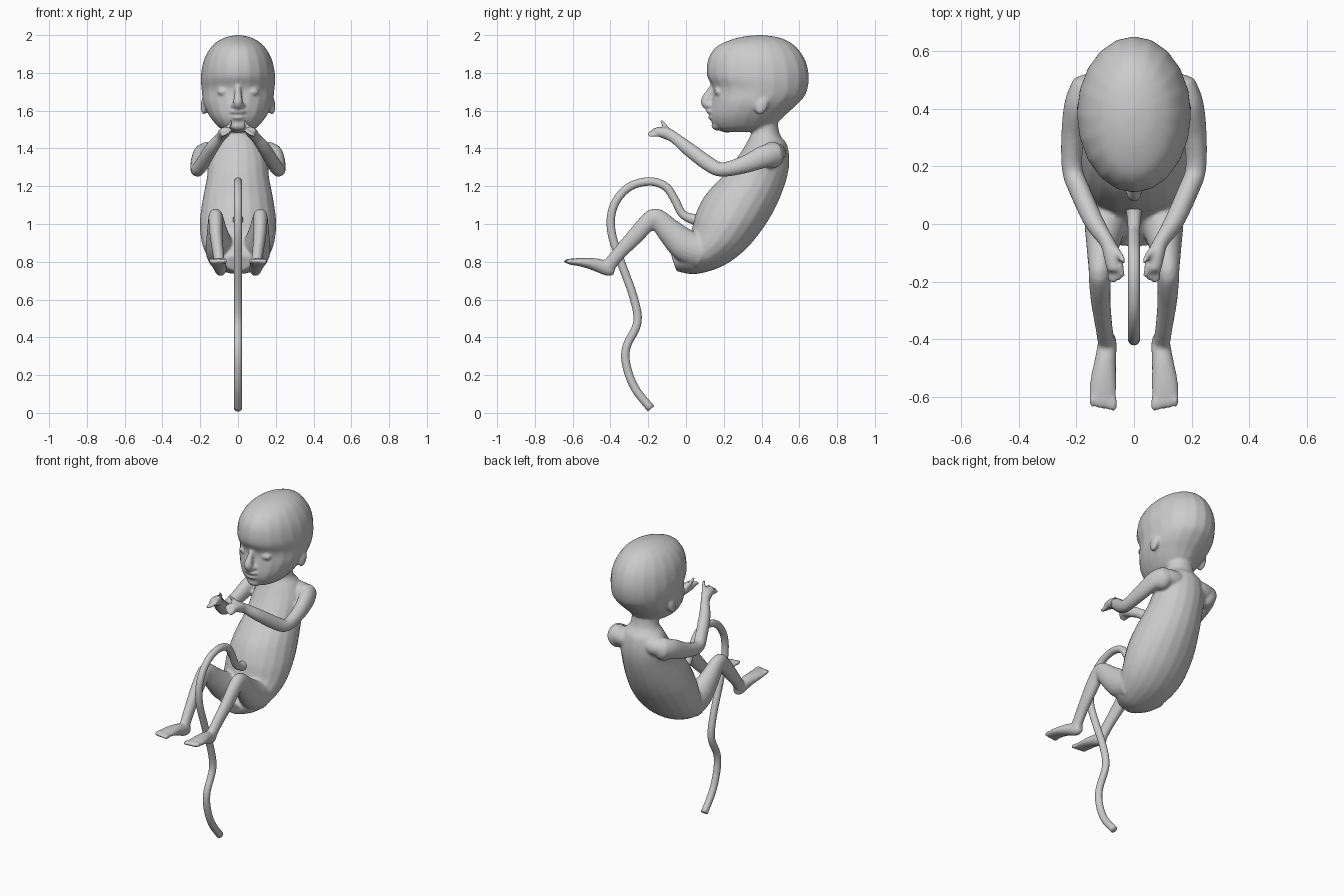
import bpy, bmesh, math
from mathutils import Vector, Matrix

SEG = 20
X = Vector((1, 0, 0))


def spline(rows, steps=5):
    """Catmull-Rom interpolation through rows of numbers."""
    out = []
    for i in range(len(rows) - 1):
        p0, p1 = rows[max(i - 1, 0)], rows[i]
        p2, p3 = rows[i + 1], rows[min(i + 2, len(rows) - 1)]
        for k in range(steps):
            t = k / steps
            out.append([0.5 * (2 * b + (c - a) * t + (2 * a - 5 * b + 4 * c - d) * t * t
                               + (3 * b - a - 3 * c + d) * t ** 3)
                        for a, b, c, d in zip(p0, p1, p2, p3)])
    out.append(list(rows[-1]))
    return out


def skin(bm, rings):
    """Loft closed ellipses given as (centre, half axis u, half axis v)."""
    loops = []
    for c, u, v in rings:
        loops.append([bm.verts.new(c + u * math.cos(a) + v * math.sin(a))
                      for a in (2 * math.pi * i / SEG for i in range(SEG))])
    for a, b in zip(loops, loops[1:]):
        for i in range(SEG):
            j = (i + 1) % SEG
            bm.faces.new((a[i], a[j], b[j], b[i]))
    bm.faces.new(loops[0])
    bm.faces.new(loops[-1])


def trunk(bm, rows):
    """Rows: front y, front z, back y, back z, half width."""
    rings = []
    for fy, fz, by, bz, w in spline(rows):
        f, b = Vector((0, fy, fz)), Vector((0, by, bz))
        rings.append(((f + b) / 2, X * w, (b - f) / 2))
    skin(bm, rings)


def limb(bm, rows, side=1, steps=5):
    """Rows: x, y, z, half width, half thickness along a path."""
    pts = spline(rows, steps)
    cs = [Vector((p[0] * side, p[1], p[2])) for p in pts]
    rings = []
    for i, p in enumerate(pts):
        t = (cs[min(i + 1, len(cs) - 1)] - cs[max(i - 1, 0)]).normalized()
        u = (X - t * X.dot(t)).normalized()
        rings.append((cs[i], u * p[3], t.cross(u) * p[4]))
    skin(bm, rings)


def ball(bm, loc, size, tilt=0):
    m = Matrix.Translation(loc) @ Matrix.Rotation(tilt, 4, 'X') @ Matrix.Diagonal((*size, 1))
    bmesh.ops.create_uvsphere(bm, u_segments=20, v_segments=12, radius=1, matrix=m)


def finish(bm, name):
    bmesh.ops.recalc_face_normals(bm, faces=bm.faces)
    for f in bm.faces:
        f.smooth = True
    me = bpy.data.meshes.new(name)
    bm.to_mesh(me)
    bm.free()
    ob = bpy.data.objects.new(name, me)
    bpy.context.collection.objects.link(ob)
    return ob


body = bmesh.new()

# head, from crown to under the chin
trunk(body, [
    (.37, 2.0, .41, 2.0, .012), (.27, 1.985, .50, 1.985, .075),
    (.17, 1.945, .575, 1.945, .135), (.12, 1.88, .63, 1.87, .178),
    (.11, 1.79, .65, 1.78, .197), (.14, 1.72, .635, 1.69, .192),
    (.135, 1.65, .585, 1.63, .184), (.128, 1.585, .53, 1.58, .158),
    (.135, 1.54, .49, 1.54, .128), (.16, 1.505, .45, 1.51, .095),
    (.20, 1.485, .40, 1.49, .05)])

# neck and curled torso
trunk(body, [
    (.32, 1.57, .48, 1.60, .085), (.345, 1.49, .495, 1.48, .085),
    (.32, 1.43, .535, 1.42, .125), (.27, 1.35, .547, 1.33, .155),
    (.20, 1.26, .53, 1.23, .165), (.10, 1.15, .48, 1.10, .188),
    (.05, 1.05, .41, .98, .202), (.03, .97, .31, .86, .195),
    (.0, .92, .19, .775, .17), (-.04, .88, .05, .735, .135),
    (-.08, .84, -.05, .75, .07)])

# nose, lips and chin
limb(body, [(0, .15, 1.73, .016, .02), (0, .125, 1.69, .018, .025),
            (0, .105, 1.645, .026, .028), (0, .125, 1.615, .02, .02)])
ball(body, (0, .133, 1.595), (.045, .026, .013))
ball(body, (0, .14, 1.565), (.04, .024, .013))
ball(body, (0, .165, 1.52), (.045, .03, .025))

for s in (1, -1):
    # closed eyelids, nostril wings and ears
    ball(body, (s * .075, .172, 1.70), (.036, .022, .02))
    ball(body, (s * .022, .13, 1.628), (.016, .02, .014))
    ball(body, (s * .18, .40, 1.625), (.018, .032, .048), -.4)
    # shoulder
    ball(body, (s * .10, .46, 1.375), (.12, .07, .06))
    ball(body, (s * .165, .455, 1.365), (.055, .065, .07))
    # arm
    limb(body, [(.165, .49, 1.375, .045, .055), (.195, .42, 1.36, .045, .06),
                (.212, .31, 1.315, .04, .047), (.214, .19, 1.288, .036, .038),
                (.19, .12, 1.318, .036, .04), (.14, .01, 1.40, .034, .037),
                (.095, -.06, 1.456, .026, .03), (.078, -.10, 1.478, .03, .032),
                (.066, -.15, 1.49, .03, .024), (.064, -.165, 1.491, .024, .018)], s)
    # fingers and thumb
    for dx, dz, reach in ((-.024, .012, .03), (-.008, .0, .042), (.008, -.008, .048), (.022, -.014, .045)):
        limb(body, [(.066 + dx * .8, -.14, 1.49 + dz, .011, .013),
                    (.062 + dx, -.155 - reach, 1.482 + dz, .008, .009)], s, 3)
    limb(body, [(.065, -.09, 1.49, .014, .016), (.045, -.115, 1.522, .012, .013),
                (.036, -.132, 1.55, .007, .008)], s, 3)
    # leg
    limb(body, [(.095, .09, .85, .075, .09), (.10, .0, .885, .072, .088),
                (.11, -.08, .955, .055, .07), (.118, -.155, 1.03, .04, .052),
                (.118, -.20, 1.01, .038, .048), (.115, -.27, .935, .034, .044),
                (.105, -.35, .85, .03, .037), (.098, -.40, .79, .029, .036),
                (.095, -.42, .765, .028, .036)], s)
    # foot with toes
    limb(body, [(.092, -.378, .755, .022, .024), (.092, -.41, .762, .032, .038),
                (.10, -.48, .785, .038, .034), (.107, -.55, .797, .046, .024),
                (.108, -.61, .80, .046, .016), (.107, -.625, .80, .04, .012)], s)
    for i in range(5):
        x = .070 + i * .0185
        ball(body, (s * x, -.622 + i * .003, .803), (.013 if i == 0 else .010, .028, .014))

figure = finish(body, "infant_body")
m = figure.modifiers.new("fuse", 'REMESH')
m.mode = 'VOXEL'
m.voxel_size = .008
m.use_smooth_shade = True
m = figure.modifiers.new("soften", 'SMOOTH')
m.factor = .5
m.iterations = 5

# umbilical cord
cord = bmesh.new()
path = [(.09, 1.02, .04), (.04, 1.025, .028), (-.02, 1.055, .022), (-.06, 1.13, .022),
        (-.11, 1.20, .022), (-.20, 1.225, .022), (-.31, 1.19, .022), (-.385, 1.09, .022),
        (-.395, .96, .022), (-.345, .80, .022), (-.28, .62, .022), (-.257, .48, .022),
        (-.315, .35, .022), (-.315, .25, .022), (-.27, .13, .022), (-.185, .022, .022)]
limb(cord, [(0, y, z, r * .95, r) for y, z, r in path])
finish(cord, "cord")
